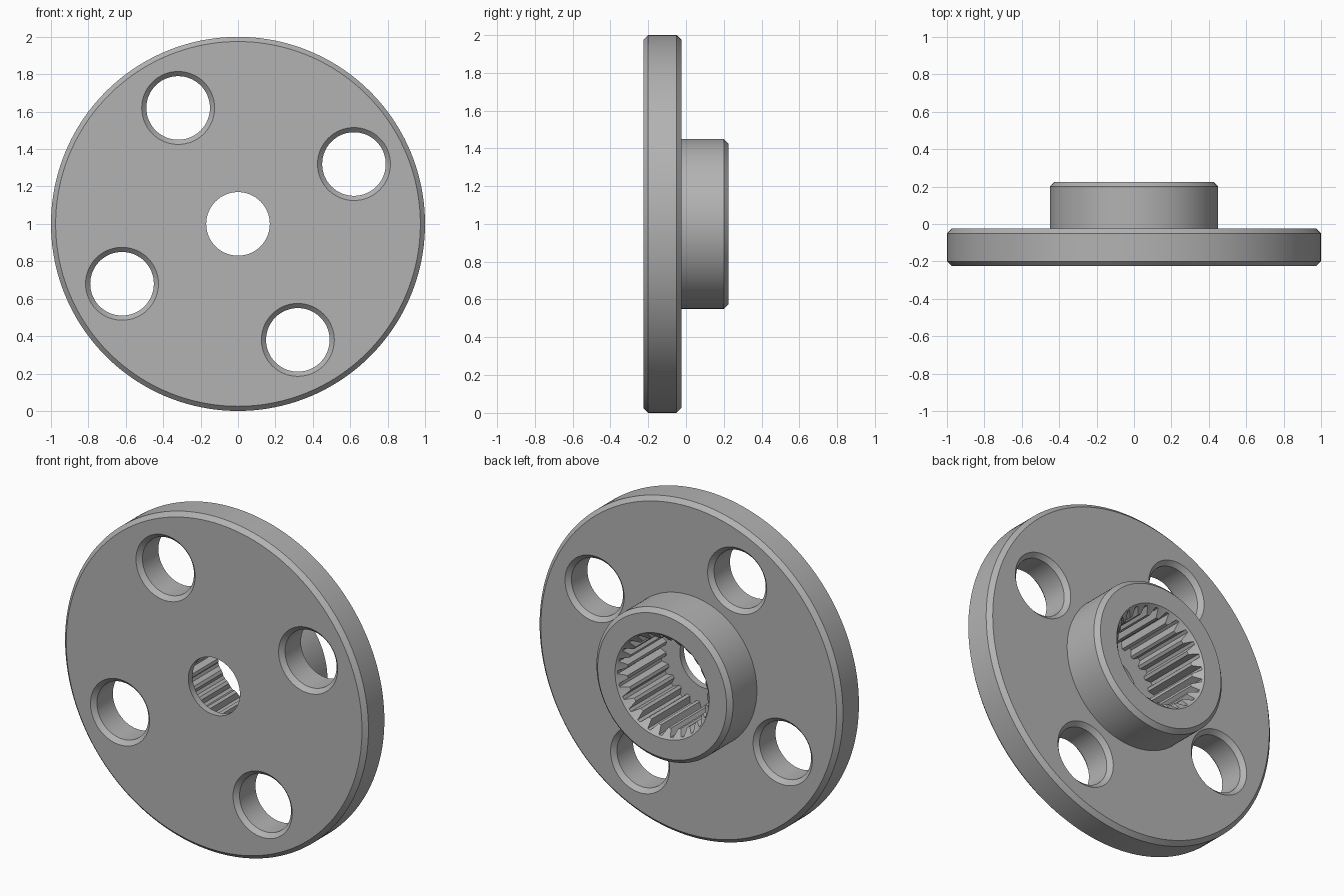
import bpy, bmesh
from math import sin, cos, pi, radians, atan2, hypot

cube = bpy.data.objects.get("Cube")
if cube:
    bpy.data.objects.remove(cube, do_unlink=True)

AXIS_Z = 1.0
FRONT, STEP, BACK = -0.225, -0.025, 0.225
BEVEL = 0.025

metal = bpy.data.materials.new("grey_metal")
metal.use_nodes = True
GREY = (0.45, 0.45, 0.45, 1)
metal.diffuse_color = GREY
metal.node_tree.nodes["Principled BSDF"].inputs["Base Color"].default_value = GREY


def circle(r, n):
    return [(r * cos(2 * pi * i / n), r * sin(2 * pi * i / n)) for i in range(n)]


def loft(name, sections, x=0, z=0):
    """Solid along y, skinned through (y, outline) sections and capped."""
    bm = bmesh.new()
    rings = [[bm.verts.new((px, y, pz)) for px, pz in outline] for y, outline in sections]
    n = len(rings[0])
    for a, b in zip(rings, rings[1:]):
        for i in range(n):
            j = (i + 1) % n
            bm.faces.new((a[i], a[j], b[j], b[i]))
    bm.faces.new(rings[0])
    bm.faces.new(rings[-1])
    bmesh.ops.recalc_face_normals(bm, faces=bm.faces)
    mesh = bpy.data.meshes.new(name)
    bm.to_mesh(mesh)
    bm.free()
    mesh.materials.append(metal)
    obj = bpy.data.objects.new(name, mesh)
    obj.location = (x, 0, AXIS_Z + z)
    bpy.context.collection.objects.link(obj)
    return obj


def turned(name, profile, n=128, x=0, z=0):
    return loft(name, [(y, circle(r, n)) for r, y in profile], x, z)


# Flange disc with a stepped hub behind it
body = turned("flanged_hub", [
    (1 - BEVEL, FRONT), (1, FRONT + BEVEL), (1, STEP - BEVEL), (1 - BEVEL, STEP),
    (0.45, STEP), (0.45, BACK - BEVEL), (0.45 - BEVEL, BACK)], n=160)

cutters = []

# Four mounting holes, countersunk on both sides
OVER = 0.02
for k in range(4):
    a = atan2(0.32, 0.62) + k * pi / 2
    r = hypot(0.62, 0.32)
    cutters.append(turned("mounting_hole", [
        (0.195 + OVER, FRONT - OVER), (0.17, FRONT + BEVEL),
        (0.17, STEP - BEVEL), (0.195 + OVER, STEP + OVER)],
        n=64, x=r * cos(a), z=r * sin(a)))

# Through bore at the front lip
cutters.append(turned("bore", [(0.17, FRONT - 0.1), (0.17, 0)], n=64))

# Splined socket from the back, with a tapered lead-in
TEETH, ROOT, TIP = 25, 0.30, 0.262
spline = []
for t in range(TEETH):
    for offset, r in ((-0.36, TIP), (-0.12, ROOT), (0.12, ROOT), (0.36, TIP)):
        a = 2 * pi * (t + offset) / TEETH
        spline.append((r * cos(a), r * sin(a)))
cutters.append(loft("spline_socket", [(FRONT + 0.04, spline), (BACK + 0.1, spline)]))
cutters.append(turned("lead_in", [(0.255, BACK - 0.055), (0.33, BACK + 0.02)], n=100))

bpy.context.view_layer.objects.active = body
for cutter in cutters:
    cutter.hide_render = True
    mod = body.modifiers.new(cutter.name, "BOOLEAN")
    mod.operation = "DIFFERENCE"
    mod.solver = "EXACT"
    mod.object = cutter
    bpy.ops.object.modifier_apply(modifier=mod.name)
    bpy.data.objects.remove(cutter, do_unlink=True)

bpy.ops.object.select_all(action="DESELECT")
body.select_set(True)
bpy.context.view_layer.objects.active = body
bpy.ops.object.shade_smooth_by_angle(angle=radians(25))
